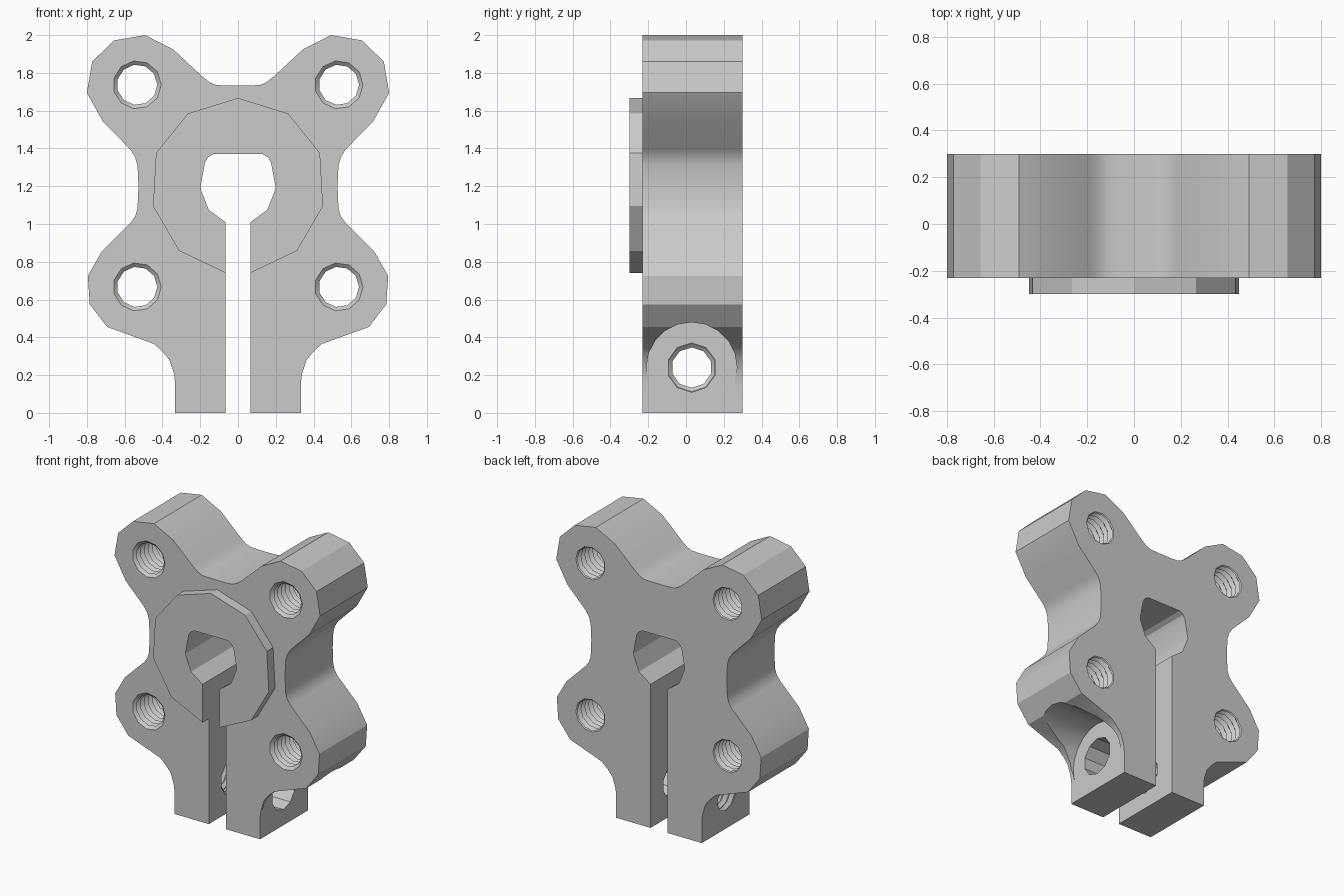
import bpy, bmesh, math
from mathutils import Matrix, Vector

if "Cube" in bpy.data.objects:
    bpy.data.objects.remove(bpy.data.objects["Cube"])

grey = bpy.data.materials.new("plain grey")
grey.use_nodes = True
grey.diffuse_color = (0.6, 0.6, 0.6, 1)
grey.node_tree.nodes["Principled BSDF"].inputs["Base Color"].default_value = (0.6, 0.6, 0.6, 1)

BACK, FACE, FRONT = 0.30, -0.23, -0.30
MID_Y, BOLT_Z = 0.03, 0.24


def finish(name, bm):
    bmesh.ops.recalc_face_normals(bm, faces=bm.faces)
    mesh = bpy.data.meshes.new(name)
    bm.to_mesh(mesh)
    bm.free()
    mesh.materials.append(grey)
    ob = bpy.data.objects.new(name, mesh)
    bpy.context.collection.objects.link(ob)
    return ob


def extrude_half(name, half, y0, y1):
    """Mirror an open half outline in x and extrude it along y."""
    loop = half + [(-x, z) for x, z in reversed(half) if x > 0]
    bm = bmesh.new()
    face = bm.faces.new([bm.verts.new((x, y0, z)) for x, z in loop])
    grown = bmesh.ops.extrude_face_region(bm, geom=[face])["geom"]
    bmesh.ops.translate(bm, vec=(0, y1 - y0, 0),
                        verts=[g for g in grown if isinstance(g, bmesh.types.BMVert)])
    return finish(name, bm)


def lathe(name, start, axis, rings, sides):
    """Closed turned solid; rings are (radius, distance along the axis)."""
    turn = Vector((0, 0, 1)).rotation_difference(Vector(axis)).to_matrix().to_4x4()
    place = Matrix.Translation(start) @ turn
    bm = bmesh.new()
    loops = []
    for r, d in rings:
        angles = [2 * math.pi * i / sides for i in range(sides)]
        loops.append([bm.verts.new(place @ Vector((r * math.cos(a), r * math.sin(a), d)))
                      for a in angles])
    for low, high in zip(loops, loops[1:]):
        for i in range(sides):
            j = (i + 1) % sides
            bm.faces.new((low[i], low[j], high[j], high[i]))
    bm.faces.new(loops[0])
    bm.faces.new(loops[-1])
    return finish(name, bm)


def thread_rings(length, major=0.13, minor=0.107, pitch=0.042):
    steps = math.ceil(length / pitch * 2)
    return [(minor if i % 2 else major, i * pitch / 2) for i in range(steps + 1)]


def combine(target, tool, operation):
    mod = target.modifiers.new("shape", "BOOLEAN")
    mod.operation, mod.solver, mod.object = operation, "EXACT", tool
    bpy.context.view_layer.objects.active = target
    bpy.ops.object.modifier_apply(modifier=mod.name)
    bpy.data.objects.remove(tool)


# Slot and keyed bore, shared by the plate and the raised collar
bore = [(0.066, 1.01), (0.155, 1.075), (0.2, 1.19), (0.175, 1.325), (0.16, 1.352), (0.13, 1.37)]

# Four-lobed plate with two clamp legs
outline = [(0.06, 1.733), (0.115, 1.736), (0.15, 1.75), (0.19, 1.782), (0.344, 1.925), (0.492, 2.0),
           (0.656, 1.972), (0.772, 1.86), (0.8, 1.695), (0.714, 1.54),
           (0.57, 1.395), (0.545, 1.355), (0.532, 1.31), (0.527, 1.2), (0.532, 1.08),
           (0.545, 1.04), (0.57, 1.005), (0.72, 0.857), (0.795, 0.725), (0.785, 0.575),
           (0.693, 0.455), (0.444, 0.365), (0.4, 0.325), (0.363, 0.28), (0.34, 0.21),
           (0.333, 0.16), (0.333, 0), (0.066, 0)]
body = extrude_half("clamp_plate", outline + bore, FACE, BACK)

# Raised collar around the bore
collar = [(0, 1.667), (0.265, 1.585), (0.434, 1.376), (0.45, 1.095), (0.312, 0.858), (0.066, 0.741)]
combine(body, extrude_half("collar", collar + bore, FRONT, FACE), "UNION")

# Threaded mounting holes in the lobes
for x in (-0.534, 0.534):
    for z in (0.667, 1.737):
        hole = lathe("mount_hole", (x, FACE - 0.002, z), (0, 1, 0), thread_rings(0.54), 11)
        combine(body, hole, "DIFFERENCE")

# Clamp bolt: round head recess and clearance hole on the left, thread on the right
bolt = (0, MID_Y, BOLT_Z)
combine(body, lathe("head_recess", bolt, (1, 0, 0), [(0.24, 0.333), (0.24, 1)], 20), "DIFFERENCE")
combine(body, lathe("clearance_hole", bolt, (1, 0, 0), [(0.13, 0), (0.13, 0.6)], 10), "DIFFERENCE")
combine(body, lathe("bolt_thread", (-0.064, MID_Y, BOLT_Z), (-1, 0, 0), thread_rings(0.4), 10),
        "DIFFERENCE")

bpy.ops.object.select_all(action="DESELECT")
body.select_set(True)
bpy.context.view_layer.objects.active = body
bpy.ops.object.shade_smooth_by_angle(angle=math.radians(28))
